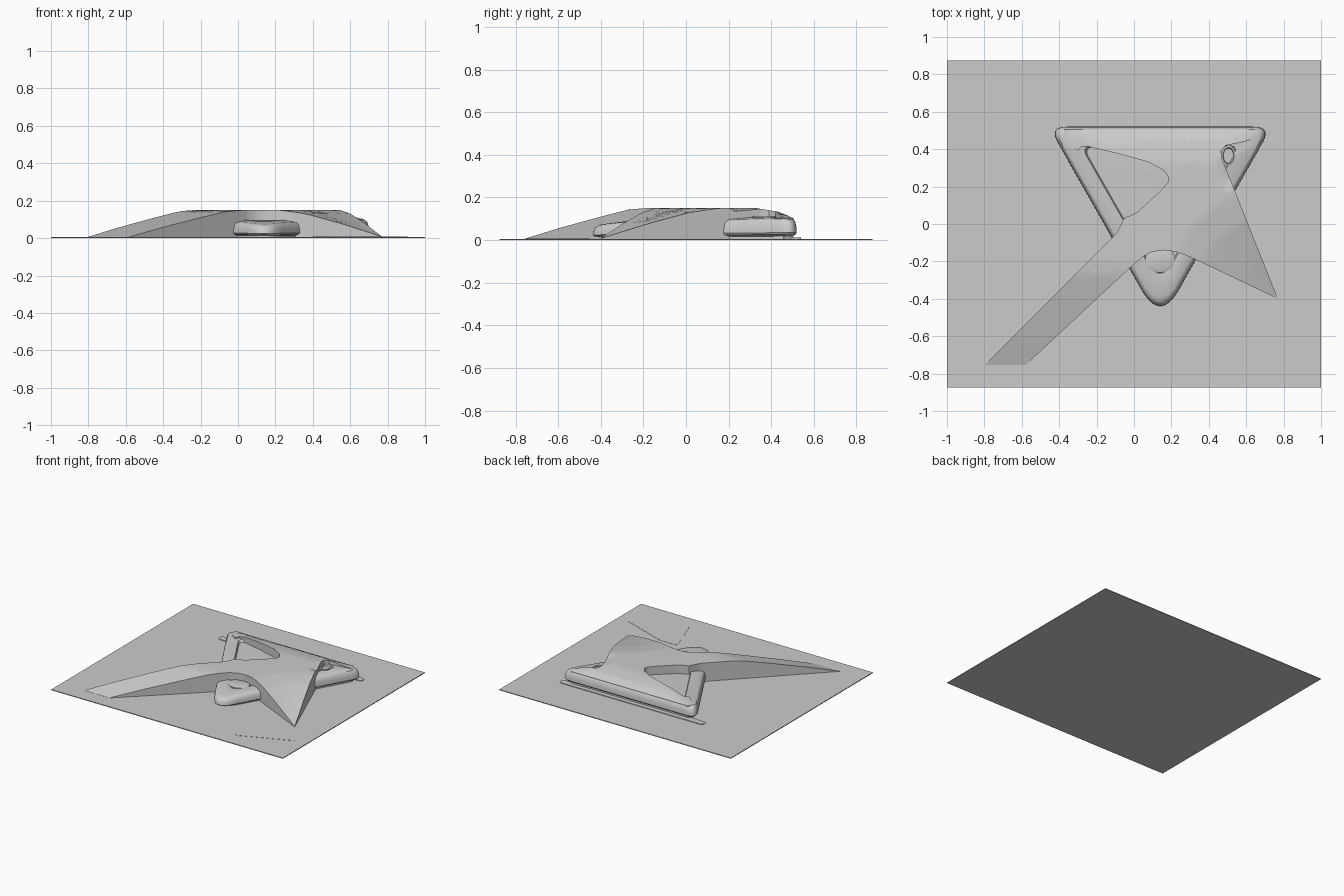
import bpy, bmesh, math, random
from mathutils import Vector

if "Cube" in bpy.data.objects:
    bpy.data.objects.remove(bpy.data.objects["Cube"])

random.seed(4)


def interp(v, pts):
    if v <= pts[0][0]:
        return pts[0][1]
    for (a, za), (b, zb) in zip(pts, pts[1:]):
        if v <= b:
            return za + (zb - za) * (v - a) / (b - a)
    return pts[-1][1]


def finish(bm, name, angle=30):
    bmesh.ops.recalc_face_normals(bm, faces=bm.faces[:])
    top = max(bm.faces, key=lambda f: f.calc_center_median().z + abs(f.normal.z))
    if top.normal.z < 0:
        bmesh.ops.reverse_faces(bm, faces=bm.faces[:])
    me = bpy.data.meshes.new(name)
    bm.to_mesh(me)
    bm.free()
    ob = bpy.data.objects.new(name, me)
    bpy.context.collection.objects.link(ob)
    bpy.ops.object.select_all(action='DESELECT')
    ob.select_set(True)
    bpy.context.view_layer.objects.active = ob
    bpy.ops.object.shade_smooth_by_angle(angle=math.radians(angle))
    return ob


def rounded(corners, cuts, n=10):
    """Polygon with every corner replaced by a quadratic curve."""
    out = []
    for i, c in enumerate(corners):
        c = Vector(c)
        a, b = Vector(corners[i - 1]), Vector(corners[(i + 1) % len(corners)])
        p = c + (a - c).normalized() * cuts[i]
        q = c + (b - c).normalized() * cuts[i]
        for k in range(n + 1):
            t = k / n
            out.append(p * (1 - t) ** 2 + c * 2 * t * (1 - t) + q * t * t)
    return out


def loft(name, rings, angle=30):
    """Stack of closed rings, capped at both ends."""
    bm = bmesh.new()
    loops = [[bm.verts.new(p) for p in r] for r in rings]
    n = len(loops[0])
    for a, b in zip(loops, loops[1:]):
        for i in range(n):
            j = (i + 1) % n
            bm.faces.new((a[i], a[j], b[j], b[i]))
    caps = [bm.faces.new(loops[0][::-1]), bm.faces.new(loops[-1])]
    bmesh.ops.triangulate(bm, faces=caps)
    return finish(bm, name, angle)


def slab(name, outline, z0, z1):
    return loft(name, [[(p[0], p[1], z) for p in outline] for z in (z0, z1)])


# Ground plate, low lawns and back terrace
slab("ground_plate", [(-1, -.875), (1, -.875), (1, .875), (-1, .875)], 0, .006)
slab("front_lawn", rounded([(.39, -.45), (.5, -.76), (.92, -.585), (.54, -.45)], [.03] * 4, 4), .004, .0075)
slab("back_terrace", rounded([(-.52, .49), (.72, .49), (.72, .54), (-.52, .54)], [.024] * 4, 4), .004, .011)

# Rounded triangular building with undercut base, rim and sunken roof
tri = rounded([(-.456, .52), (.14, -.525), (.736, .52)], [.1, .2, .1], 14)
mid = Vector((.14, .17))
rings = []
for s, z in ((.93, .004), (.93, .018), (.985, .026), (1, .035), (.995, .06), (.98, .085),
             (.955, .098), (.92, .103), (.73, .107), (.715, .104), (.695, .088)):
    ring = []
    for p in tri:
        q = mid + (p - mid) * s
        ring.append((q.x, q.y, z * interp(q.y, [(-.44, .68), (-.15, .95), (.1, 1)])))
    rings.append(ring)
loft("triangular_building", rings)


# Height of the star roof at any point
def height(x, y):
    z = .15
    if x < .2:
        z = min(z, interp(y, [(-.755, .007), (-.6, .055), (-.4, .11), (-.27, .143), (-.19, .15)]))
    if y < .4:
        z = min(z, interp(math.hypot(x - .77, y + .4), [(0, .008), (.25, .08), (.45, .13), (.6, .15)]))
    z = min(z, interp(y, [(.33, .15), (.45, .13), (.5, .102)]))
    if y > .22:
        z = min(z, interp(x, [(-.4, .1), (-.1, .147), (0, .15)]))
        z = min(z, interp(x, [(.45, .15), (.68, .1)]))
    return z


# Star roof: flat outline sliced into a grid, lifted, walls dropped to the ground
outline = [(-.37, .505), (.64, .505), (.67, .46), (.57, .435), (.49, .42), (.465, .39), (.47, .35),
           (.77, -.4), (.34, -.195), (.28, -.168), (.22, -.148), (.16, -.14), (.1, -.148), (.05, -.172),
           (0, -.215), (-.58, -.755), (-.8, -.755), (-.09, -.045), (-.05, .035), (-.02, .045),
           (.02, .065), (.14, .175), (.18, .22), (.185, .25), (.16, .285), (.08, .33), (-.08, .375),
           (-.25, .415), (-.28, .415), (-.3, .39), (-.39, .46)]
bm = bmesh.new()
bm.faces.new([bm.verts.new((x, y, 0)) for x, y in reversed(outline)])
for axis, lo, hi, n in ((0, -.79, .76, 36), (1, -.74, .5, 32)):
    no = Vector((1 - axis, axis, 0))
    for i in range(n):
        co = no * (lo + (hi - lo) * (i + .37) / n)
        bmesh.ops.bisect_plane(bm, geom=bm.verts[:] + bm.edges[:] + bm.faces[:],
                               plane_co=co, plane_no=no, dist=1e-5)
for v in bm.verts:
    v.co.z = height(v.co.x, v.co.y)
bmesh.ops.triangulate(bm, faces=bm.faces[:])
rim = [e for e in bm.edges if e.is_boundary]
for g in bmesh.ops.extrude_edge_only(bm, edges=rim)["geom"]:
    if isinstance(g, bmesh.types.BMVert):
        g.co.z = .004
finish(bm, "star_roof", 35)

# Hexagonal skylights scattered along the roof arms
spines = [((.3, .4), (.32, .05), .11), ((.05, .43), (.45, .43), .035), ((.32, .05), (.58, -.23), .06),
          ((.3, .08), (-.2, -.28), .055)]
bm = bmesh.new()
step = .024
for r in range(-16, 24):
    for c in range(-14, 30):
        x, y = (c + .5 * (r % 2)) * step, r * step * .866
        p, hit = Vector((x, y)), 0
        for a, b, w in spines:
            a, b = Vector(a), Vector(b)
            t = max(0, min(1, (p - a).dot(b - a) / (b - a).length_squared))
            hit = max(hit, 1.3 * (1 - (p - a - (b - a) * t).length / w))
        if hit > random.random() * .8:
            rad = step * min(.48, .2 + .5 * hit)
            vs = []
            for k in range(6):
                a = math.radians(30 + 60 * k)
                u, w = x + rad * math.cos(a), y + rad * math.sin(a)
                vs.append(bm.verts.new((u, w, height(u, w) + .0015)))
            bm.faces.new(vs)
finish(bm, "roof_skylights")


# Round light on the front pavilion and oval opening in the back right wing
def oval(cx, cy, rx, ry, z, n=32):
    return [(cx + rx * math.cos(i * math.tau / n), cy + ry * math.sin(i * math.tau / n), z) for i in range(n)]


loft("pavilion_disc", [oval(.14, -.19, .08, .07, .06), oval(.14, -.19, .08, .07, .094),
                       oval(.14, -.19, .07, .06, .098)])
loft("wing_opening", [oval(.505, .365, .04, .055, .08), oval(.505, .365, .04, .055, .112),
                      oval(.505, .365, .03, .044, .114), oval(.505, .365, .027, .04, .1)])
